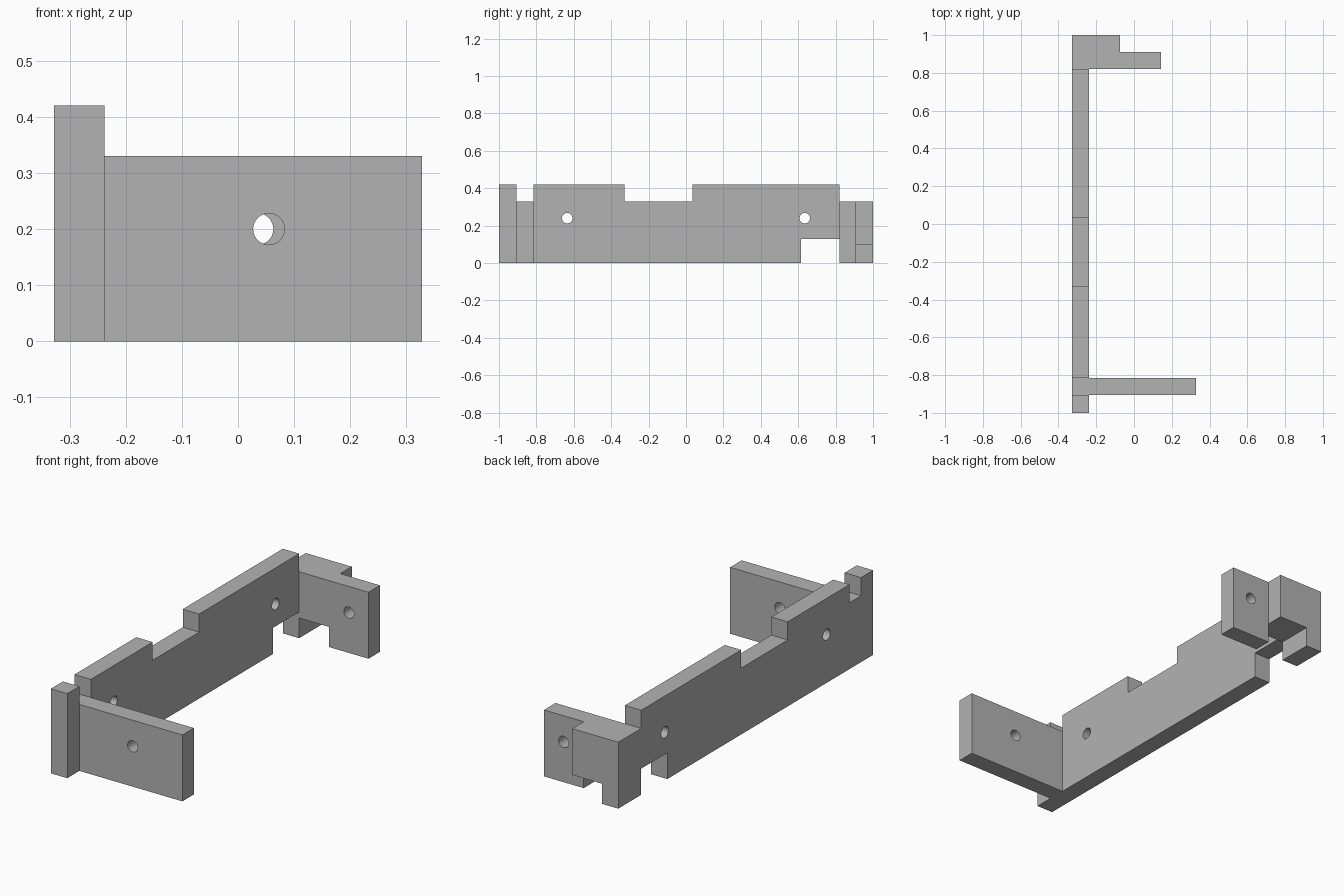
import bpy, bmesh, math
from mathutils import Matrix, Vector

cube = bpy.data.objects.get("Cube")
if cube:
    bpy.data.objects.remove(cube, do_unlink=True)

GREY = (0.45, 0.45, 0.45, 1)
mat = bpy.data.materials.new("plain grey")
mat.use_nodes = True
mat.diffuse_color = GREY
mat.node_tree.nodes["Principled BSDF"].inputs["Base Color"].default_value = GREY

# Shared levels
OUT, IN = -0.328, -0.238      # rail thickness in x
LOW, HIGH = 0.33, 0.42        # plate top and rail top
FRONT, BACK = -0.815, 0.82    # inner faces of the two arms
WALL = 0.09


def finish(name, bm):
    bmesh.ops.recalc_face_normals(bm, faces=bm.faces)
    mesh = bpy.data.meshes.new(name)
    bm.to_mesh(mesh)
    bm.free()
    mesh.materials.append(mat)
    obj = bpy.data.objects.new(name, mesh)
    bpy.context.collection.objects.link(obj)
    return obj


def extrude(name, points, direction):
    """Closed outline pushed along a direction."""
    bm = bmesh.new()
    face = bm.faces.new([bm.verts.new(p) for p in points])
    res = bmesh.ops.extrude_face_region(bm, geom=[face])
    verts = [g for g in res["geom"] if isinstance(g, bmesh.types.BMVert)]
    bmesh.ops.translate(bm, verts=verts, vec=direction)
    return finish(name, bm)


def box(name, x0, x1, y0, y1, z0, z1):
    outline = [(x0, y0, z0), (x1, y0, z0), (x1, y1, z0), (x0, y1, z0)]
    return extrude(name, outline, (0, 0, z1 - z0))


def drill(center, axis):
    bm = bmesh.new()
    turn = Vector((0, 0, 1)).rotation_difference(Vector(axis)).to_matrix().to_4x4()
    bmesh.ops.create_cone(bm, cap_ends=True, segments=32, radius1=0.028,
                          radius2=0.028, depth=0.4,
                          matrix=Matrix.Translation(center) @ turn)
    return finish("hole_cutter", bm)


def cut(obj, cutter):
    cutter.hide_render = True
    mod = obj.modifiers.new("cut", 'BOOLEAN')
    mod.operation = 'DIFFERENCE'
    mod.solver = 'EXACT'
    mod.object = cutter
    bpy.context.view_layer.objects.active = obj
    bpy.ops.object.modifier_apply(modifier=mod.name)
    bpy.data.objects.remove(cutter, do_unlink=True)


# Long rail: side outline with front slot, middle notch and lower back notch
side = [(-1, 0), (0.615, 0), (0.615, 0.13), (BACK, 0.13), (BACK, HIGH),
        (0.035, HIGH), (0.035, LOW), (-0.33, LOW), (-0.33, HIGH),
        (FRONT, HIGH), (FRONT, LOW), (FRONT - WALL, LOW),
        (FRONT - WALL, HIGH), (-1, HIGH)]
rail = extrude("long_rail", [(OUT, y, z) for y, z in side], (IN - OUT, 0, 0))
for y in (-0.635, 0.635):
    cut(rail, drill((IN, y, 0.24), (1, 0, 0)))

# Front arm
front_arm = box("front_arm", IN, 0.328, FRONT - WALL, FRONT, 0, LOW)
cut(front_arm, drill((0.055, FRONT, 0.2), (0, 1, 0)))

# Back bracket: stepped plan, notched underneath to leave a foot and a leg
STEP, TIP = -0.075, 0.143
plan = [(OUT, BACK), (TIP, BACK), (TIP, BACK + WALL), (STEP, BACK + WALL),
        (STEP, 1), (OUT, 1)]
bracket = extrude("back_bracket", [(x, y, 0) for x, y in plan], (0, 0, LOW))
cut(bracket, box("notch_cutter", IN, STEP, 0.7, 1.1, -0.1, 0.1))
cut(bracket, drill((0.035, BACK, 0.2), (0, 1, 0)))

# Crisp edges, round holes
bpy.ops.object.select_all(action='DESELECT')
for obj in (rail, front_arm, bracket):
    obj.select_set(True)
bpy.context.view_layer.objects.active = rail
bpy.ops.object.shade_smooth_by_angle(angle=math.radians(30))
